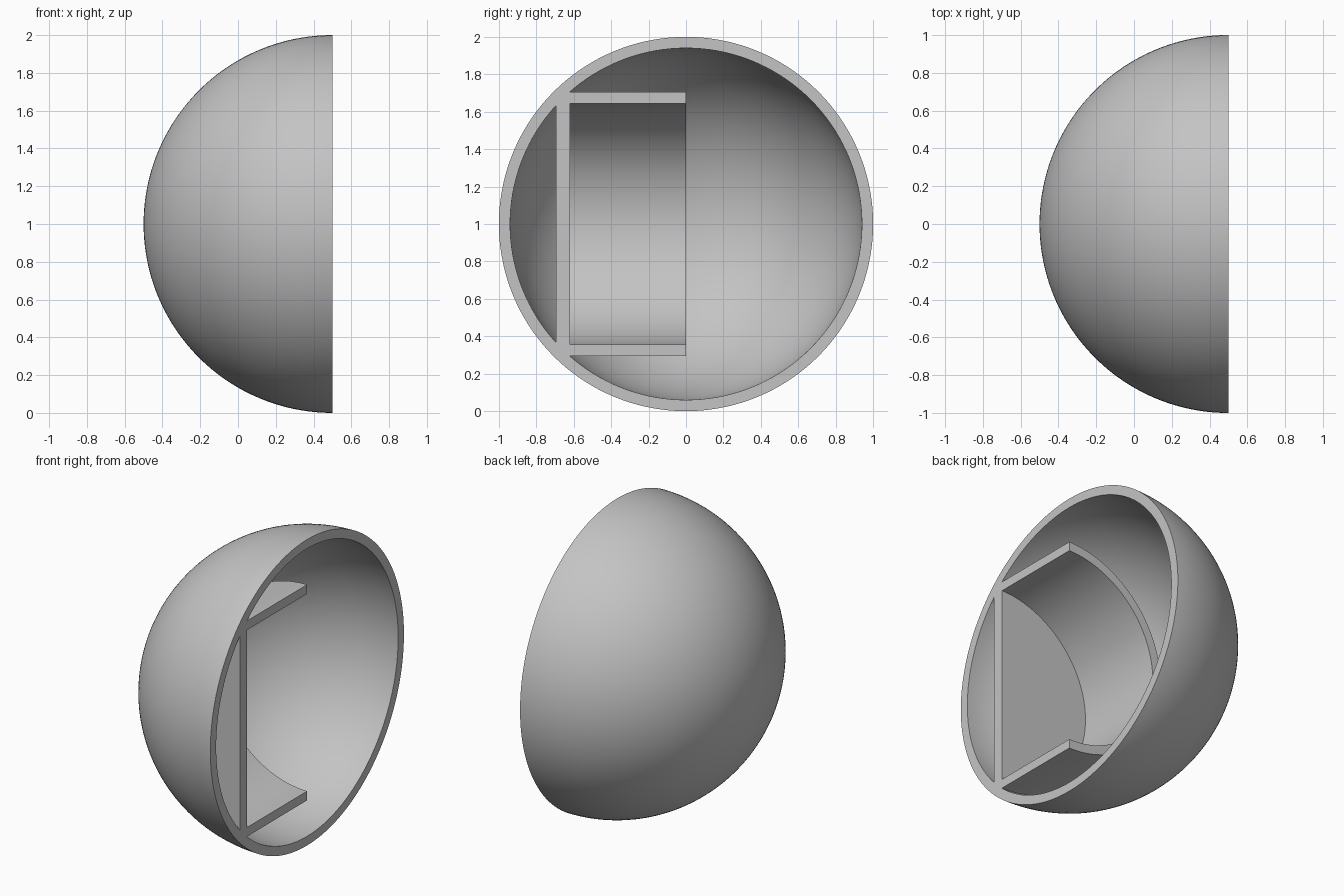
import bpy
import bmesh
from math import sin, cos, pi, sqrt, asin
from mathutils import Vector

if "Cube" in bpy.data.objects:
    bpy.data.objects.remove(bpy.data.objects["Cube"], do_unlink=True)

CENTRE = Vector((0.5, 0, 1))
OUTER, INNER = 1.0, 0.94           # shell radii
CUP_OUTER, CUP_INNER = 0.705, 0.645
FLOOR_LOW, FLOOR_TOP = -0.695, -0.62
X, Y, Z = Vector((1, 0, 0)), Vector((0, 1, 0)), Vector((0, 0, 1))

grey = bpy.data.materials.new("light grey")
grey.use_nodes = True
colour = (0.55, 0.55, 0.55, 1)
grey.diffuse_color = colour
grey.node_tree.nodes["Principled BSDF"].inputs["Base Color"].default_value = colour


def arc(radius, start, end, count):
    """Profile points (distance from axis, height along axis) on a circle."""
    angles = [start + (end - start) * i / count for i in range(count + 1)]
    return [(radius * sin(a), -radius * cos(a)) for a in angles]


def revolve(bm, profile, axis, angle, steps):
    """Turn an open profile, starting straight up, about an axis."""
    verts = [bm.verts.new(axis * h + Z * r) for r, h in profile]
    edges = [bm.edges.new(pair) for pair in zip(verts, verts[1:])]
    bmesh.ops.spin(bm, geom=verts + edges, cent=(0, 0, 0), axis=axis,
                   angle=angle, steps=steps)


def finish(bm, name):
    bmesh.ops.remove_doubles(bm, verts=bm.verts[:], dist=0.0001)
    bmesh.ops.recalc_face_normals(bm, faces=bm.faces[:])
    mesh = bpy.data.meshes.new(name)
    bm.to_mesh(mesh)
    bm.free()
    mesh.materials.append(grey)
    obj = bpy.data.objects.new(name, mesh)
    obj.location = CENTRE
    bpy.context.collection.objects.link(obj)
    bpy.ops.object.select_all(action='DESELECT')
    obj.select_set(True)
    bpy.context.view_layer.objects.active = obj
    bpy.ops.object.shade_smooth_by_angle(angle=pi / 6)


# Hollow half sphere: inner skin, flat rim and outer skin in one profile
bm = bmesh.new()
shell = arc(INNER, 0, pi / 2, 48) + arc(OUTER, pi / 2, 0, 48)
revolve(bm, shell, X, 2 * pi, 144)
finish(bm, "sphere_shell")

# Half cup inside: floor resting on the shell and a round wall
bm = bmesh.new()
seat = arc(INNER, asin(sqrt(INNER**2 - FLOOR_LOW**2) / INNER),
           asin(CUP_OUTER / INNER), 4)
cup = [(0, FLOOR_LOW)] + seat + [(CUP_OUTER, 0), (CUP_INNER, 0),
                                 (CUP_INNER, FLOOR_TOP), (0, FLOOR_TOP)]
revolve(bm, cup, Y, -pi, 72)

# Flat cut face of the cup: the profile and its mirror image
outline = cup + [(-r, h) for r, h in reversed(cup[1:-1])]
bm.faces.new([bm.verts.new(Y * h + Z * r) for r, h in outline])
finish(bm, "inner_cup")
